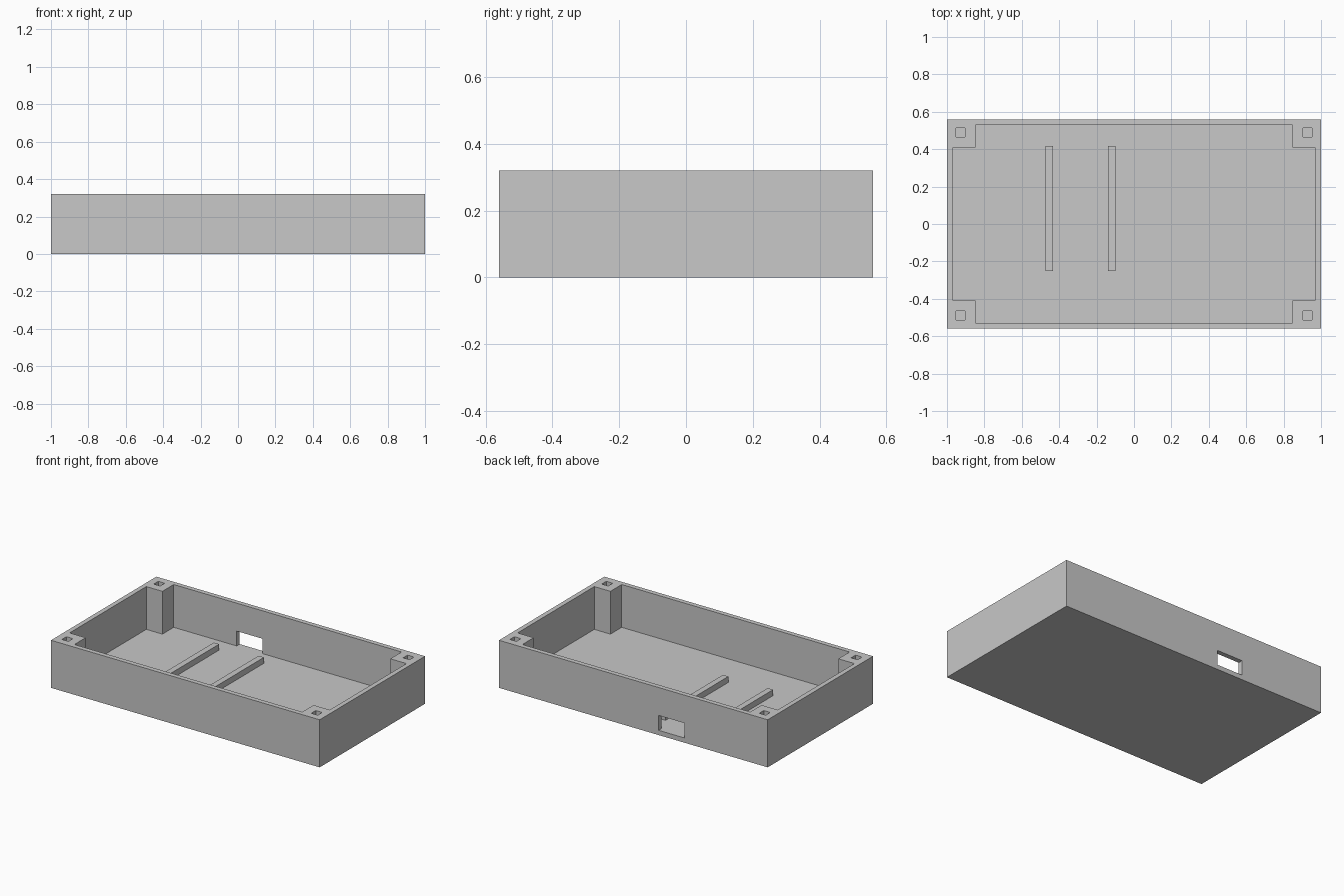
import bpy, bmesh

cube = bpy.data.objects.get("Cube")
if cube:
    bpy.data.objects.remove(cube, do_unlink=True)

HALF_X, HALF_Y, HEIGHT = 1.0, 0.56, 0.32
WALL = 0.032          # wall and floor thickness
POST = 0.152          # corner post size, measured from the outside

grey = bpy.data.materials.new("light_grey")
grey.use_nodes = True
colour = (0.58, 0.58, 0.58, 1)
grey.diffuse_color = colour
grey.node_tree.nodes["Principled BSDF"].inputs["Base Color"].default_value = colour


def prism(name, outline, z0, z1):
    """Extrude a flat outline from z0 up to z1."""
    bm = bmesh.new()
    base = bm.faces.new([bm.verts.new((x, y, z0)) for x, y in outline])
    top = bmesh.ops.extrude_face_region(bm, geom=[base])["geom"]
    verts = [v for v in top if isinstance(v, bmesh.types.BMVert)]
    bmesh.ops.translate(bm, verts=verts, vec=(0, 0, z1 - z0))
    bmesh.ops.recalc_face_normals(bm, faces=bm.faces)
    mesh = bpy.data.meshes.new(name)
    bm.to_mesh(mesh)
    bm.free()
    mesh.materials.append(grey)
    obj = bpy.data.objects.new(name, mesh)
    bpy.context.collection.objects.link(obj)
    return obj


def box(name, x0, x1, y0, y1, z0, z1):
    return prism(name, [(x0, y0), (x1, y0), (x1, y1), (x0, y1)], z0, z1)


def cut(target, cutter):
    """Subtract the cutter from the target and remove it."""
    cutter.hide_render = True
    mod = target.modifiers.new("cut", 'BOOLEAN')
    mod.operation, mod.solver, mod.object = 'DIFFERENCE', 'EXACT', cutter
    bpy.context.view_layer.objects.active = target
    bpy.ops.object.modifier_apply(modifier=mod.name)
    bpy.data.objects.remove(cutter, do_unlink=True)


# Tray body with a cavity that leaves four corner posts
tray = box("tray_body", -HALF_X, HALF_X, -HALF_Y, HALF_Y, 0, HEIGHT)
ix, iy = HALF_X - WALL, HALF_Y - WALL
px, py = HALF_X - POST, HALF_Y - POST
quarter = [(ix, py), (px, py), (px, iy)]
cavity = (quarter
          + [(-x, y) for x, y in reversed(quarter)]
          + [(-x, -y) for x, y in quarter]
          + [(x, -y) for x, y in reversed(quarter)])
cut(tray, prism("cavity_cutter", cavity, WALL, HEIGHT + 0.1))

# Square screw holes in the posts
r = 0.024
for sx in (-1, 1):
    for sy in (-1, 1):
        hx, hy = sx * (HALF_X - 0.072), sy * (HALF_Y - 0.072)
        cut(tray, box("hole_cutter", hx - r, hx + r, hy - r, hy + r,
                      HEIGHT / 2, HEIGHT + 0.1))

# Connector opening through the back wall
cut(tray, box("port_cutter", -0.38, -0.188, iy - 0.03, HALF_Y + 0.1, WALL, 0.132))

# Two support ribs on the floor
for name, x in (("left_rib", -0.12), ("right_rib", -0.453)):
    box(name, x - 0.02, x + 0.02, -0.25, 0.418, WALL - 0.01, WALL + 0.04)
